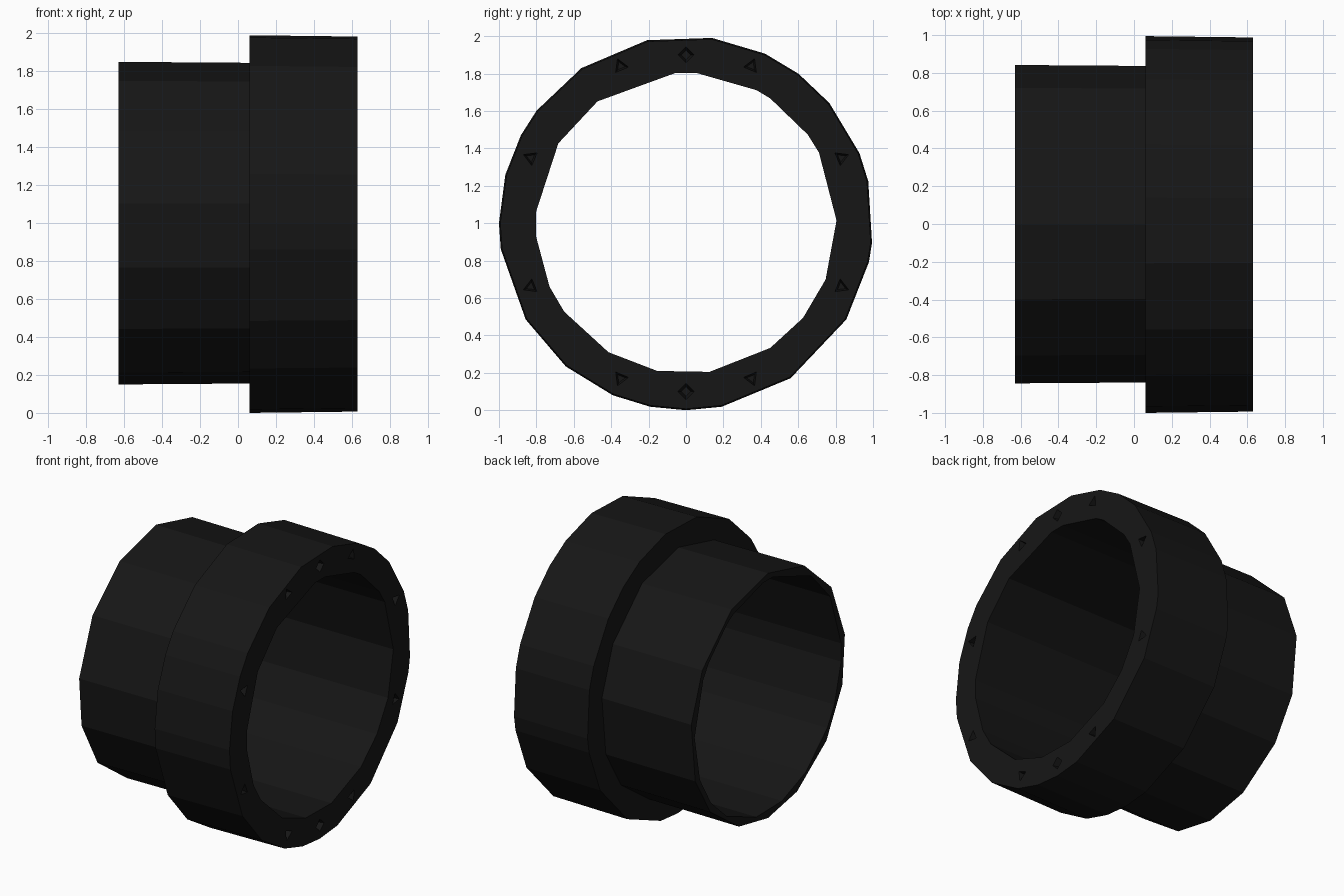
import bpy, bmesh
from math import sin, cos, radians, atan2
from mathutils import Matrix

if "Cube" in bpy.data.objects:
    bpy.data.objects.remove(bpy.data.objects["Cube"])

black = bpy.data.materials.new("black")
black.diffuse_color = (0.008, 0.008, 0.008, 1)
black.use_nodes = True
black.node_tree.nodes["Principled BSDF"].inputs["Base Color"].default_value = black.diffuse_color


def finish(name, bm):
    bmesh.ops.recalc_face_normals(bm, faces=bm.faces)
    mesh = bpy.data.meshes.new(name)
    bm.to_mesh(mesh)
    bm.free()
    mesh.materials.append(black)
    ob = bpy.data.objects.new(name, mesh)
    bpy.context.collection.objects.link(ob)
    return ob


def prism(name, angles, x0, x1, r0, r1):
    """Faceted drum along x; angles in degrees in the y-z plane."""
    bm = bmesh.new()
    a, b = [[bm.verts.new((x, r * cos(radians(t)), 1 + r * sin(radians(t))))
             for t in angles] for x, r in ((x0, r0), (x1, r1))]
    n = len(angles)
    bm.faces.new(a[::-1])
    bm.faces.new(b)
    for i in range(n):
        j = (i + 1) % n
        bm.faces.new((a[i], a[j], b[j], b[i]))
    return finish(name, bm)


def cut(ob, cutter):
    m = ob.modifiers.new("cut", 'BOOLEAN')
    m.operation = 'DIFFERENCE'
    m.solver = 'EXACT'
    m.object = cutter
    bpy.context.view_layer.objects.active = ob
    bpy.ops.object.modifier_apply(modifier=m.name)


# wide collar and narrower sleeve
collar = prism("collar", (-6, -12, -31, -56, -79, -90, -101, -113, -130, -149,
                          -172, 180, 165, 152, 143, 124, 102, 82, 65, 53, 40,
                          22, 13), 0.06, 0.63, 1.0, 0.993)
sleeve = prism("sleeve", (-20, -42, -68, -90, -112, -139, -164, 173, 145, 118,
                          90, 62, 32, 8), -0.63, 0.06, 0.85, 0.845)

# through bore
bore = prism("bore_cutter", (86, 94, 126, 148, 176, 185, 205, 216, 239, 259,
                             279, 304, 321, 338, 361, 388, 396, 416, 422),
             -0.8, 0.8, 0.805, 0.805)

# ten tapered bolt sockets in the collar face
bm = bmesh.new()
half = [(0, 0.9), (0.35, 0.84), (0.83, 0.35), (0.83, -0.34), (0.35, -0.83), (0, -0.9)]
for y, z in half + [(-y, z) for y, z in half if y]:
    spot = (Matrix.Translation((0.62, y, 1 + z)) @ Matrix.Rotation(atan2(z, y), 4, 'X')
            @ Matrix.Rotation(radians(90), 4, 'Y'))
    bmesh.ops.create_cone(bm, cap_ends=True, segments=3 if y else 4, radius1=0.025,
                          radius2=0.055, depth=0.1, matrix=spot)
sockets = finish("socket_cutter", bm)

cut(collar, bore)
cut(sleeve, bore)
cut(collar, sockets)
for helper in (bore, sockets):
    bpy.data.objects.remove(helper)
